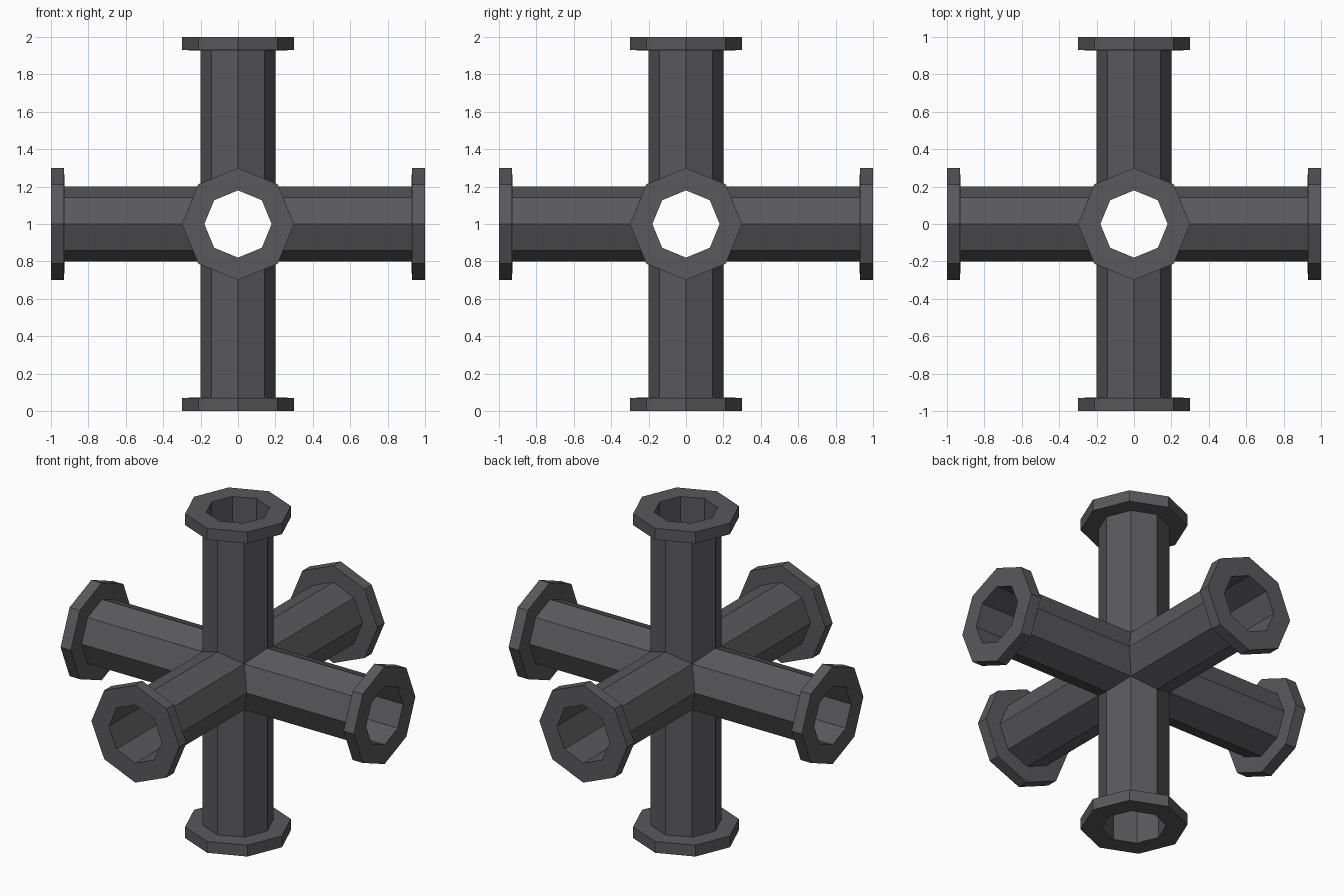
import bpy, bmesh, math
from mathutils import Matrix, Vector

if "Cube" in bpy.data.objects:
    bpy.data.objects.remove(bpy.data.objects["Cube"])

SIDES = 8
CENTRE = Vector((0, 0, 1))

iron = bpy.data.materials.new("dark grey iron")
iron.diffuse_color = (0.100, 0.098, 0.105, 1)
iron.use_nodes = True
iron.node_tree.nodes["Principled BSDF"].inputs["Base Color"].default_value = iron.diffuse_color


def ring(bm, rot, radius, height=None):
    """Octagon around an arm axis; height None gives the mitred junction."""
    verts = []
    for i in range(SIDES):
        a = 2 * math.pi * i / SIDES
        x, y = radius * math.cos(a), radius * math.sin(a)
        z = max(abs(x), abs(y)) if height is None else height
        verts.append(bm.verts.new(rot @ Vector((x, y, z)) + CENTRE))
    return verts


def build(name, shells):
    """Sweep each profile (radius, height) along all six arms."""
    turns = [Matrix.Rotation(math.radians(d), 3, 'Y') for d in (0, 90, 180, 270)]
    turns += [Matrix.Rotation(math.radians(d), 3, 'X') for d in (90, -90)]
    bm = bmesh.new()
    for rot in turns:
        for profile in shells:
            rings = [ring(bm, rot, r, h) for r, h in profile]
            for lo, hi in zip(rings, rings[1:]):
                for i in range(SIDES):
                    j = (i + 1) % SIDES
                    bm.faces.new((lo[i], lo[j], hi[j], hi[i]))
    bmesh.ops.remove_doubles(bm, verts=bm.verts, dist=0.0005)
    mesh = bpy.data.meshes.new(name)
    bm.to_mesh(mesh)
    bm.free()
    mesh.materials.append(iron)
    obj = bpy.data.objects.new(name, mesh)
    bpy.context.collection.objects.link(obj)


# six-way pipe: mitred outer walls and the open bore inside
build("pipe_junction", [[(0.2, None), (0.2, 0.927)],
                        [(0.18, 1.0), (0.18, None)]])

# collar at the end of each arm
build("end_flanges", [[(0.2, 0.927), (0.3, 0.93), (0.3, 1.0), (0.18, 1.0)]])
